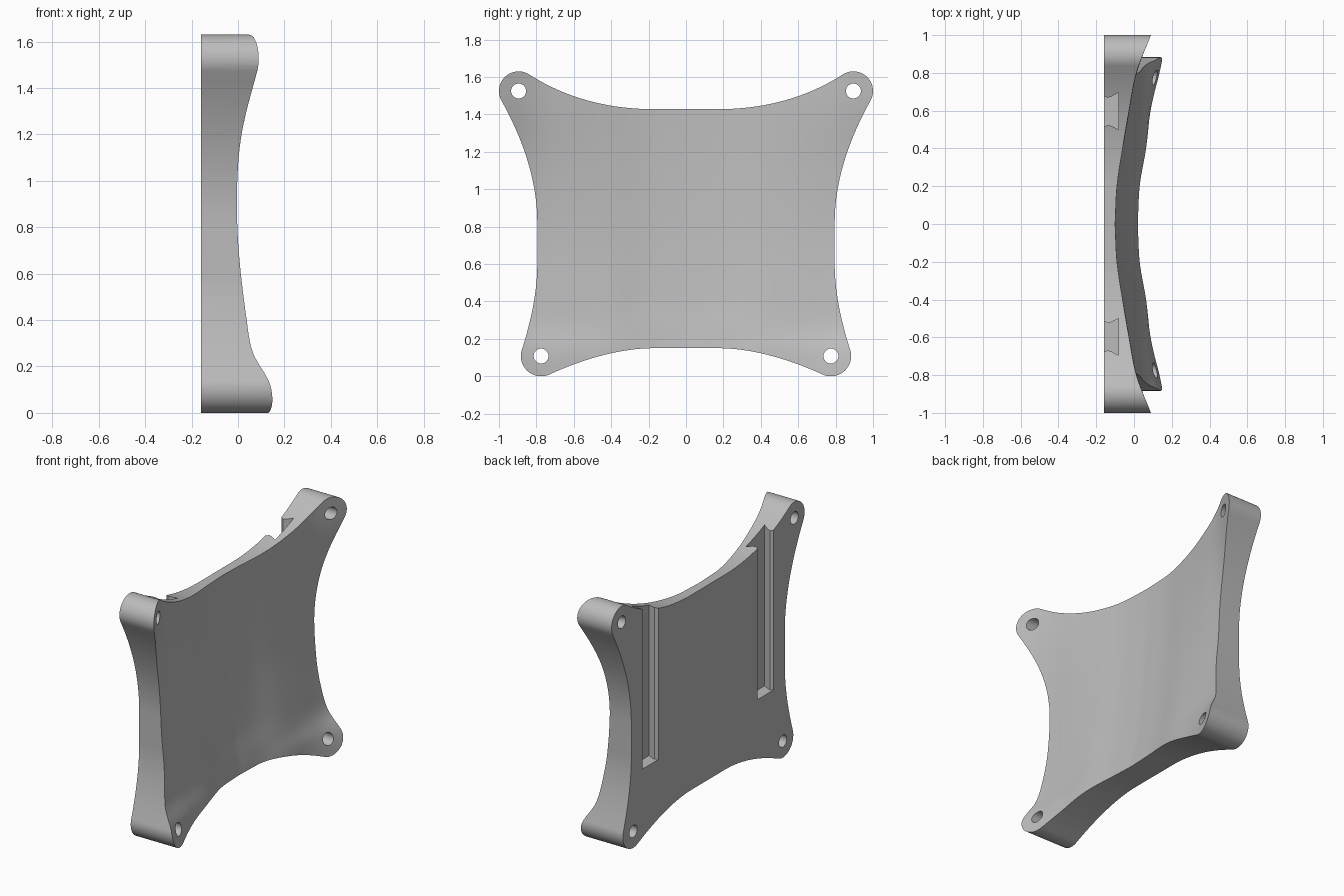
import bpy, bmesh, math
from mathutils import Vector

if "Cube" in bpy.data.objects:
    bpy.data.objects.remove(bpy.data.objects["Cube"], do_unlink=True)

BACK = -0.16

grey = bpy.data.materials.new("plain grey")
grey.use_nodes = True
colour = (0.5, 0.5, 0.5, 1)
grey.diffuse_color = colour
grey.node_tree.nodes["Principled BSDF"].inputs["Base Color"].default_value = colour


def finish(bm, name):
    bmesh.ops.recalc_face_normals(bm, faces=bm.faces)
    mesh = bpy.data.meshes.new(name)
    bm.to_mesh(mesh)
    bm.free()
    mesh.materials.append(grey)
    ob = bpy.data.objects.new(name, mesh)
    bpy.context.collection.objects.link(ob)
    return ob


def prism(name, points, axis):
    """Closed prism: a polygon swept along one axis vector."""
    bm = bmesh.new()
    face = bm.faces.new([bm.verts.new(p) for p in points])
    ext = bmesh.ops.extrude_face_region(bm, geom=[face])
    moved = [v for v in ext["geom"] if isinstance(v, bmesh.types.BMVert)]
    bmesh.ops.translate(bm, vec=axis, verts=moved)
    return finish(bm, name)


def arc(centre, r, start, end, n=20):
    angles = [math.radians(start + (end - start) * i / n) for i in range(n + 1)]
    return [(centre[0] + r * math.cos(a), centre[1] + r * math.sin(a)) for a in angles]


def bezier(a, b, c, n=20):
    a, b, c = Vector(a), Vector(b), Vector(c)
    pts = [a * (1 - t) ** 2 + b * 2 * t * (1 - t) + c * t * t for t in (i / n for i in range(1, n))]
    return [tuple(p) for p in pts]


def spline(keys, vals, t):
    """Smooth interpolation through unevenly spaced keys."""
    last = len(keys) - 1
    i = max(k for k in range(last) if keys[k] <= t or k == 0)

    def slope(k):
        lo, hi = max(k - 1, 0), min(k + 1, last)
        return (vals[hi] - vals[lo]) / (keys[hi] - keys[lo])
    h = keys[i + 1] - keys[i]
    s = (t - keys[i]) / h
    return (vals[i] * (1 + 2 * s) * (1 - s) ** 2 + slope(i) * h * s * (1 - s) ** 2
            + vals[i + 1] * s * s * (3 - 2 * s) + slope(i + 1) * h * s * s * (s - 1))


# Four-eared outline: one half, then mirrored
TOP, LOW = (0.895, 1.525), (0.775, 0.108)
RT, RL = 0.105, 0.108
upper = arc(TOP, RT, 122, -29)
lower = arc(LOW, RL, 18, -114)
half = [(0.17, 1.428)] + bezier((0.17, 1.428), (0.55, 1.428), upper[0])
half += upper + bezier(upper[-1], (0.795, 1.13), (0.795, 0.82))
half += [(0.795, 0.82), (0.795, 0.6)] + bezier((0.795, 0.6), (0.795, 0.4), lower[0])
half += lower + bezier(lower[-1], (0.42, 0.15), (0.17, 0.15)) + [(0.17, 0.15)]
outline = half + [(-y, z) for y, z in reversed(half)]
plate = prism("mounting_plate", [(BACK, y, z) for y, z in outline], (0.6, 0, 0))

# Sculpted front: cross profiles at several heights, smoothly joined
WIDTHS = (0, 0.2, 0.4, 0.6, 0.8, 1)
PROFILES = {
    0: (.04, .05, .08, .095, .135, .2),
    .07: (.03, .04, .07, .087, .125, .19),
    .15: (.02, .03, .06, .077, .105, .17),
    .26: (.0, .012, .035, .045, .058, .09),
    .4: (-.025, -.015, .012, .025, .036, .06),
    .75: (-.065, -.055, -.03, -.012, 0, .02),
    1.1: (-.088, -.078, -.05, -.025, -.003, .04),
    1.43: (-.1, -.09, -.06, -.025, .014, .085),
    1.63: (-.105, -.095, -.065, -.03, .012, .09),
}
HEIGHTS = list(PROFILES)


def front(y, z):
    return spline(HEIGHTS, [spline(WIDTHS, row, abs(y)) for row in PROFILES.values()], z)


bm = bmesh.new()
NY, NZ = 64, 52
grid = []
for j in range(NZ + 1):
    z = -0.02 + 1.68 * j / NZ
    ys = [2.06 * (i / NY - 0.5) for i in range(NY + 1)]
    grid.append([bm.verts.new((front(y, z), y, z)) for y in ys])
for a, b in zip(grid, grid[1:]):
    for i in range(NY):
        bm.faces.new((a[i], a[i + 1], b[i + 1], b[i]))
rim = [e for e in bm.edges if e.is_boundary]
ext = bmesh.ops.extrude_edge_only(bm, edges=rim)
for v in ext["geom"]:
    if isinstance(v, bmesh.types.BMVert):
        v.co.x = BACK - 0.2
bmesh.ops.holes_fill(bm, edges=[e for e in bm.edges if e.is_boundary])
sculpt = finish(bm, "front_shape_cutter")

# Bolt holes and dovetail rail slots
cutters = [(sculpt, "INTERSECT")]
slot = [(-.2, .512), (-.16, .512), (-.14, .524), (-.12, .52), (-.083, .5),
        (-.083, .695), (-.12, .675), (-.14, .668), (-.16, .678), (-.2, .678)]
for side in (1, -1):
    for centre in (TOP, LOW):
        ring = arc((side * centre[0], centre[1]), 0.04, 0, 360, 32)[:-1]
        cutters.append((prism("hole_cutter", [(-0.5, y, z) for y, z in ring], (1, 0, 0)), "DIFFERENCE"))
    pts = [(x, side * y, 0.48) for x, y in slot]
    cutters.append((prism("slot_cutter", pts, (0, 0, 1.5)), "DIFFERENCE"))

bpy.ops.object.select_all(action="DESELECT")
bpy.context.view_layer.objects.active = plate
plate.select_set(True)
for cutter, operation in cutters:
    cutter.hide_render = True
    mod = plate.modifiers.new("cut", "BOOLEAN")
    mod.object, mod.operation, mod.solver = cutter, operation, "EXACT"
    bpy.ops.object.modifier_apply(modifier=mod.name)
    bpy.data.objects.remove(cutter, do_unlink=True)
bpy.ops.object.shade_smooth_by_angle(angle=math.radians(30))
